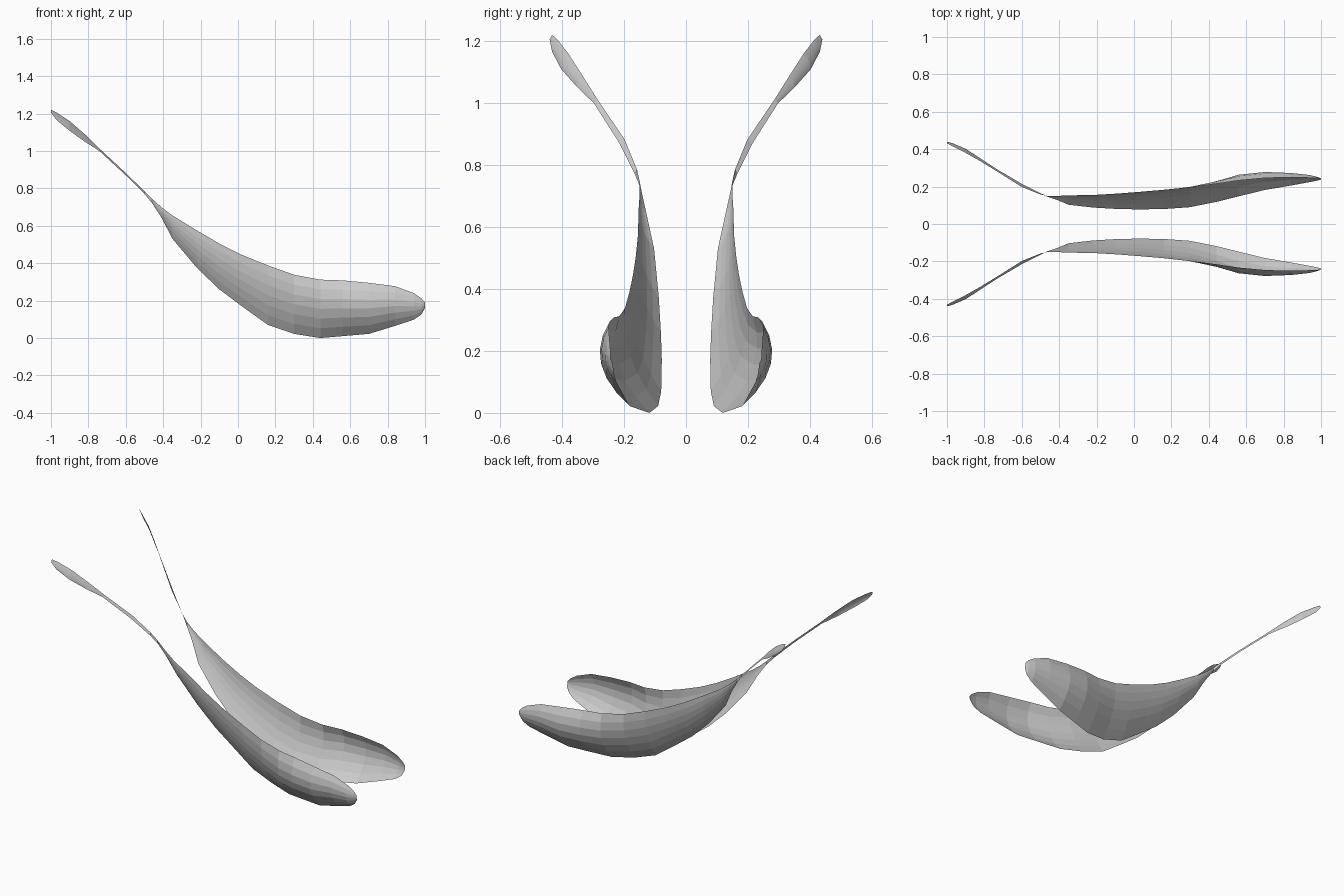
import bpy, bmesh

# Stations along one wing: x, lower edge (y, z), upper edge (y, z), outward bulge
STATIONS = [
    (-1.00, .440, 1.205, .432, 1.220, .000),
    (-0.97, .432, 1.165, .415, 1.205, .003),
    (-0.90, .402, 1.108, .380, 1.160, .006),
    (-0.82, .350, 1.050, .335, 1.090, .004),
    (-0.74, .297, 0.999, .286, 1.012, .000),
    (-0.60, .215, 0.870, .198, 0.882, .000),
    (-0.50, .165, 0.770, .158, 0.785, .000),
    (-0.46, .145, 0.722, .149, 0.745, .000),
    (-0.41, .128, 0.645, .150, 0.700, .006),
    (-0.35, .103, 0.530, .153, 0.655, .012),
    (-0.22, .088, 0.375, .155, 0.575, .018),
    (-0.10, .081, 0.260, .162, 0.505, .020),
    (0.02, .078, 0.170, .171, 0.445, .022),
    (0.16, .080, 0.070, .183, 0.388, .027),
    (0.30, .090, 0.022, .197, 0.338, .035),
    (0.44, .118, 0.000, .215, 0.312, .052),
    (0.56, .148, 0.010, .233, 0.308, .066),
    (0.70, .182, 0.022, .246, 0.295, .060),
    (0.84, .206, 0.065, .250, 0.277, .042),
    (0.94, .224, 0.098, .247, 0.240, .025),
    (0.98, .232, 0.125, .245, 0.213, .012),
    (1.00, .237, 0.160, .243, 0.190, .003),
]
SPANS = 6


def make_wing(name, side):
    """Loft a cupped thin sheet through the stations; side is +1 or -1 in y."""
    bm = bmesh.new()
    rows = []
    for x, y0, z0, y1, z1, bulge in STATIONS:
        row = []
        for i in range(SPANS + 1):
            t = i / SPANS
            arc = 4 * t * (1 - t)
            y = y0 + (y1 - y0) * t + bulge * arc
            z = z0 + (z1 - z0) * t
            row.append(bm.verts.new((x, side * y, z)))
        rows.append(row)
    for a, b in zip(rows, rows[1:]):
        for i in range(SPANS):
            quad = [a[i], a[i + 1], b[i + 1], b[i]]
            bm.faces.new(quad if side > 0 else quad[::-1])
    mesh = bpy.data.meshes.new(name)
    bm.to_mesh(mesh)
    bm.free()
    obj = bpy.data.objects.new(name, mesh)
    bpy.context.collection.objects.link(obj)
    return obj


# Mirrored pair: broad cupped blade, narrow stalk and small flared end
make_wing("back_wing", 1)
make_wing("front_wing", -1)
